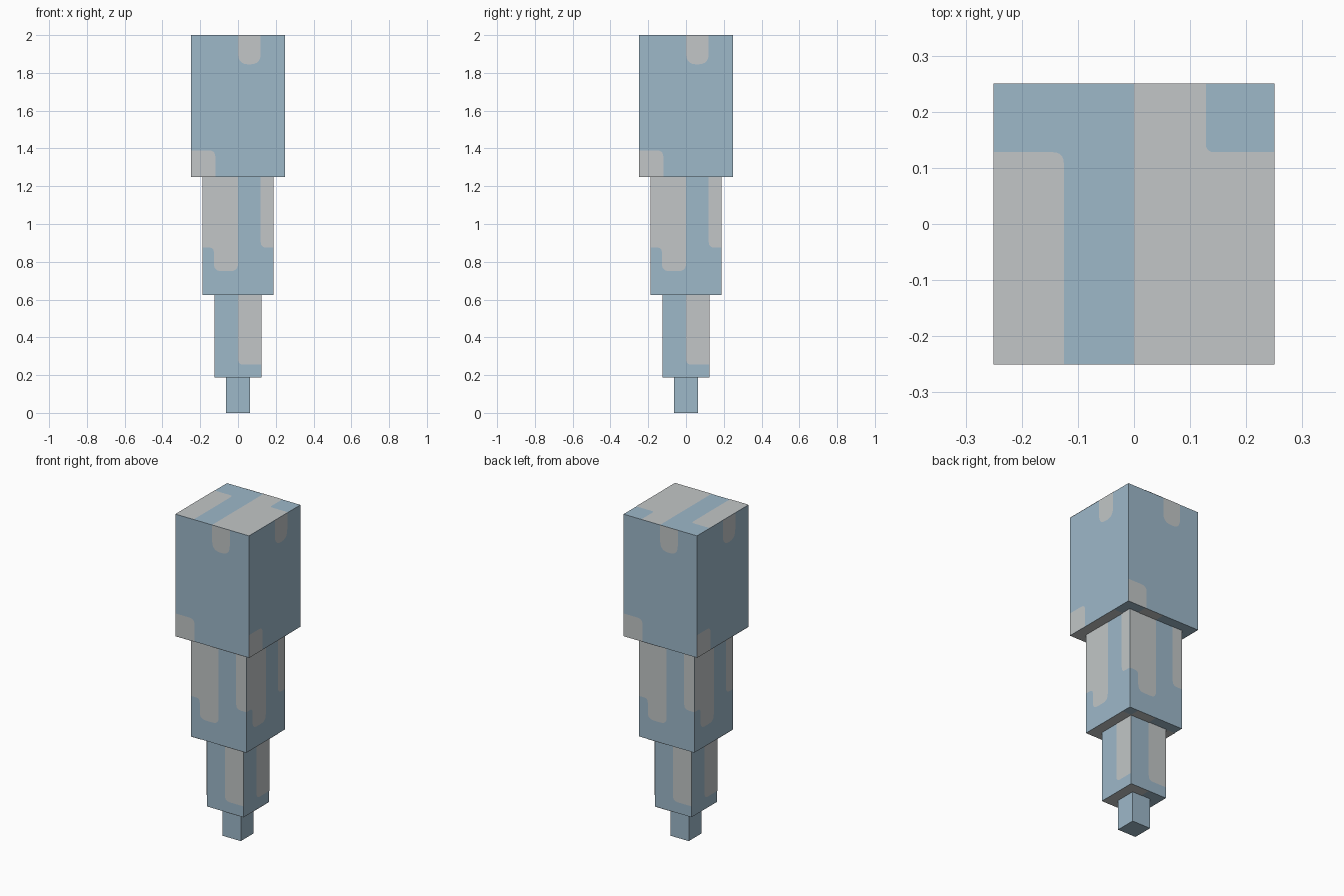
import bpy, bmesh
from mathutils import Vector, Matrix
from math import pi

cube = bpy.data.objects.get("Cube")
if cube:
    bpy.data.objects.remove(cube, do_unlink=True)

GAP = 0.0015  # how far the painted plates stand off the blocks


def material(name, rgb):
    m = bpy.data.materials.new(name)
    m.use_nodes = True
    m.diffuse_color = (*rgb, 1)
    m.node_tree.nodes["Principled BSDF"].inputs["Base Color"].default_value = (*rgb, 1)
    return m


blue = material("ice blue", (0.337, 0.479, 0.584))
pale = material("pale frost", (0.54, 0.565, 0.571))


def make_object(name, bm, mat):
    mesh = bpy.data.meshes.new(name)
    bm.to_mesh(mesh)
    bm.free()
    mesh.materials.append(mat)
    obj = bpy.data.objects.new(name, mesh)
    bpy.context.collection.objects.link(obj)


def rounded(corners, steps=5):
    """Outline through (u, v) corners; an optional third value rounds one."""
    out = []
    n = len(corners)
    for i, c in enumerate(corners):
        p = Vector(c[:2])
        r = c[2] if len(c) > 2 else 0
        if not r:
            out.append(p)
            continue
        a = p + (Vector(corners[i - 1][:2]) - p).normalized() * r
        b = p + (Vector(corners[(i + 1) % n][:2]) - p).normalized() * r
        for k in range(steps + 1):
            t = k / steps
            out.append(a * (1 - t) ** 2 + p * 2 * t * (1 - t) + b * t ** 2)
    return out


def add_plate(bm, points, outward):
    clean = [p for i, p in enumerate(points) if (p - points[i - 1]).length > 1e-5]
    face = bm.faces.new([bm.verts.new(p) for p in clean])
    face.normal_update()
    if face.normal.dot(outward) < 0:
        face.normal_flip()


def add_flat(bm, corners, half, z, up):
    """Frost on a level face, cropped to the block's width."""
    crop = lambda v: max(-half, min(half, v))
    pts = [Vector((crop(p.x), crop(p.y), z + up * GAP)) for p in rounded(corners)]
    add_plate(bm, pts, Vector((0, 0, up)))


# Frost seen on the level faces
band_left = [(-.25, -.25), (-.125, -.25), (-.125, .128, .02), (-.25, .128)]
band_right = [(0, -.25), (.25, -.25), (.25, .128), (.128, .128, .015), (.128, .25), (0, .25)]

# Blocks: name, half width, bottom, top, frost on each side
blocks = [
    ("tip", .0625, 0, .1875, []),
    ("lower_block", .125, .1875, .625, [
        [(0, .625), (0, .255, .03), (.125, .255), (.125, .625)]]),
    ("middle_block", .1875, .625, 1.25, [
        [(-.1875, 1.25), (-.1875, .875), (-.128, .875, .025), (-.128, .75, .04),
         (0, .75, .04), (0, 1.25)],
        [(.12, 1.25), (.12, .875, .03), (.1875, .875), (.1875, 1.25)]]),
    ("top_block", .25, 1.25, 2, [
        [(0, 2), (0, 1.845, .055), (.12, 1.845, .055), (.12, 2)],
        [(-.25, 1.25), (-.12, 1.25), (-.12, 1.39, .035), (-.25, 1.39)]]),
]

for name, half, low, high, drips in blocks:
    # Block body
    bm = bmesh.new()
    size = Matrix.Diagonal((2 * half, 2 * half, high - low, 1))
    bmesh.ops.create_cube(bm, size=1, matrix=Matrix.Translation((0, 0, (low + high) / 2)) @ size)
    make_object(name, bm, blue)

    # Frost drips, repeated round the four sides
    bm = bmesh.new()
    for turn in range(4):
        rot = Matrix.Rotation(turn * pi / 2, 3, "Z")
        for drip in drips:
            pts = [rot @ Vector((p.x, -half - GAP, p.y)) for p in rounded(drip)]
            add_plate(bm, pts, rot @ Vector((0, -1, 0)))

    # Frost on the underside, and on top of the highest block
    ends = [(low, -1)] + ([(high, 1)] if name == "top_block" else [])
    for z, up in ends:
        z = max(z, GAP)
        add_flat(bm, band_right, half, z, up)
        if half > .125:
            add_flat(bm, band_left, half, z, up)
    make_object(name + "_frost", bm, pale)
